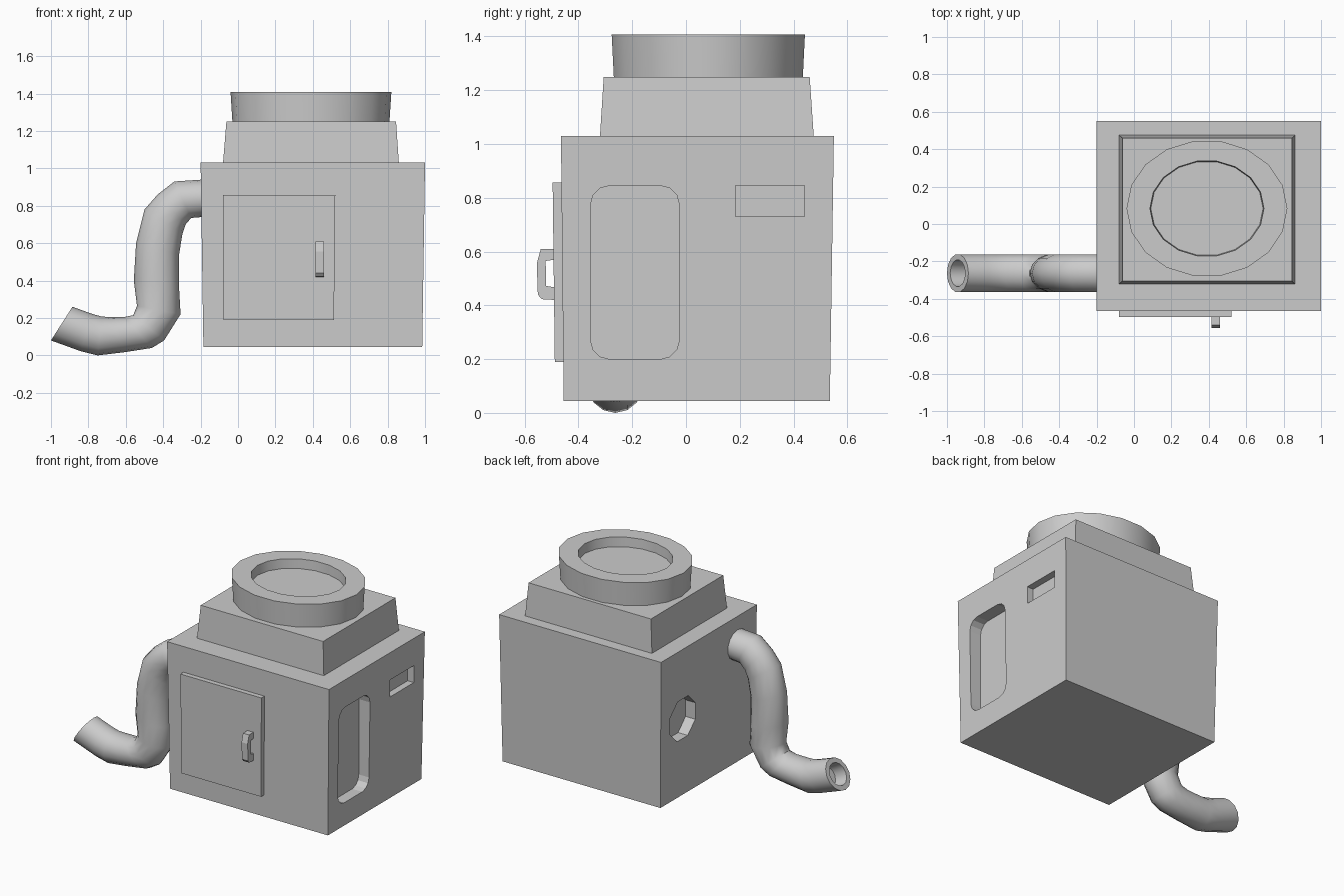
import bpy, bmesh
from math import sin, cos, pi, radians
from mathutils import Vector

if "Cube" in bpy.data.objects:
    bpy.data.objects.remove(bpy.data.objects["Cube"])


def loft(name, rings, smooth=None):
    """Skin a list of equal-length point rings and cap both ends."""
    bm = bmesh.new()
    vs = [[bm.verts.new(p) for p in r] for r in rings]
    n = len(vs[0])
    for a, b in zip(vs, vs[1:]):
        for i in range(n):
            j = (i + 1) % n
            bm.faces.new((a[i], a[j], b[j], b[i]))
    bm.faces.new(vs[0])
    bm.faces.new(vs[-1])
    bmesh.ops.recalc_face_normals(bm, faces=bm.faces)
    me = bpy.data.meshes.new(name)
    bm.to_mesh(me)
    bm.free()
    ob = bpy.data.objects.new(name, me)
    bpy.context.collection.objects.link(ob)
    if smooth:
        me.shade_smooth()
        me.set_sharp_from_angle(angle=radians(smooth))
    return ob


def rect(x0, x1, y0, y1, z):
    return [(x0, y0, z), (x1, y0, z), (x1, y1, z), (x0, y1, z)]


def ellipse(rx, ry, z, n=18):
    return [(0.39 + rx * cos(2 * pi * i / n), 0.083 + ry * sin(2 * pi * i / n), z)
            for i in range(n)]


def rounded(y0, y1, z0, z1, r, seg=3):
    pts = []
    corners = [(y1 - r, z1 - r), (y0 + r, z1 - r), (y0 + r, z0 + r), (y1 - r, z0 + r)]
    for k, (cy, cz) in enumerate(corners):
        for s in range(seg + 1):
            a = pi / 2 * (k + s / seg)
            pts.append((cy + r * cos(a), cz + r * sin(a)))
    return pts


def prism_x(name, profile, x0, x1):
    return loft(name, [[(x, y, z) for y, z in profile] for x in (x0, x1)])


# tapered cabin with stepped roof
cabin = loft("cabin", [
    rect(-0.185, 0.985, -0.455, 0.535, 0.045),
    rect(-0.20, 1.0, -0.465, 0.55, 1.03),
    rect(-0.08, 0.86, -0.32, 0.475, 1.03),
    rect(-0.062, 0.845, -0.306, 0.46, 1.25)])

# recesses: side window, vent slot, octagonal port
octagon = [(0.31 + 0.145 * cos(pi / 8 + i * pi / 4), 0.56 + 0.145 * sin(pi / 8 + i * pi / 4))
           for i in range(8)]
slot = [(0.185, 0.73), (0.44, 0.73), (0.44, 0.845), (0.185, 0.845)]
for cutter in (prism_x("window_cutter", rounded(-0.355, -0.025, 0.2, 0.845, 0.07), 0.913, 1.1),
               prism_x("slot_cutter", slot, 0.95, 1.1),
               prism_x("port_cutter", octagon, -0.3, -0.12)):
    cutter.hide_render = True
    cutter.hide_set(True)
    mod = cabin.modifiers.new(cutter.name, 'BOOLEAN')
    mod.operation = 'DIFFERENCE'
    mod.solver = 'EXACT'
    mod.object = cutter

# round roof hatch with a sunken lid
loft("roof_hatch", [
    ellipse(0.42, 0.357, 1.25), ellipse(0.43, 0.365, 1.408),
    ellipse(0.305, 0.257, 1.408), ellipse(0.30, 0.253, 1.345)], smooth=35)

# front door
loft("door", [rect(-0.077, 0.513, -0.488, -0.45, 0.19),
              rect(-0.08, 0.52, -0.496, -0.45, 0.857)])

# door handle, C-shaped in side profile
prism_x("door_handle", [
    (-0.49, 0.61), (-0.54, 0.61), (-0.555, 0.555), (-0.551, 0.44), (-0.537, 0.423), (-0.488, 0.42),
    (-0.489, 0.467), (-0.52, 0.472), (-0.522, 0.565), (-0.49, 0.57)], 0.415, 0.46)

# bent pipe: outer and inner bend edges as (x, z) pairs
edges = [((-0.19, 0.94), (-0.19, 0.74)), ((-0.34, 0.93), (-0.25, 0.735)),
         ((-0.43, 0.86), (-0.28, 0.70)), ((-0.50, 0.78), (-0.297, 0.65)),
         ((-0.545, 0.60), (-0.315, 0.54)), ((-0.557, 0.40), (-0.315, 0.36)),
         ((-0.54, 0.265), (-0.307, 0.22)), ((-0.56, 0.215), (-0.395, 0.08)),
         ((-0.61, 0.205), (-0.46, 0.04)), ((-0.69, 0.205), (-0.60, 0.018)),
         ((-0.73, 0.208), (-0.75, 0.0)), ((-0.78, 0.222), (-0.84, 0.022)),
         ((-0.885, 0.26), (-1.0, 0.08))]


def pipe_ring(a, b, scale=1.0, shift=(0, 0), n=14):
    a, b = Vector(a), Vector(b)
    c, h = (a + b) / 2 + Vector(shift), (a - b) / 2 * scale
    return [(c.x + h.x * cos(t), -0.263 + 0.103 * scale * sin(t), c.y + h.y * cos(t))
            for t in (2 * pi * i / n for i in range(n))]


rings = [pipe_ring(a, b) for a, b in edges]
rings += [pipe_ring(*edges[-1], 0.7), pipe_ring(*edges[-1], 0.68, (0.08, -0.04))]
loft("bent_pipe", rings, smooth=50)
